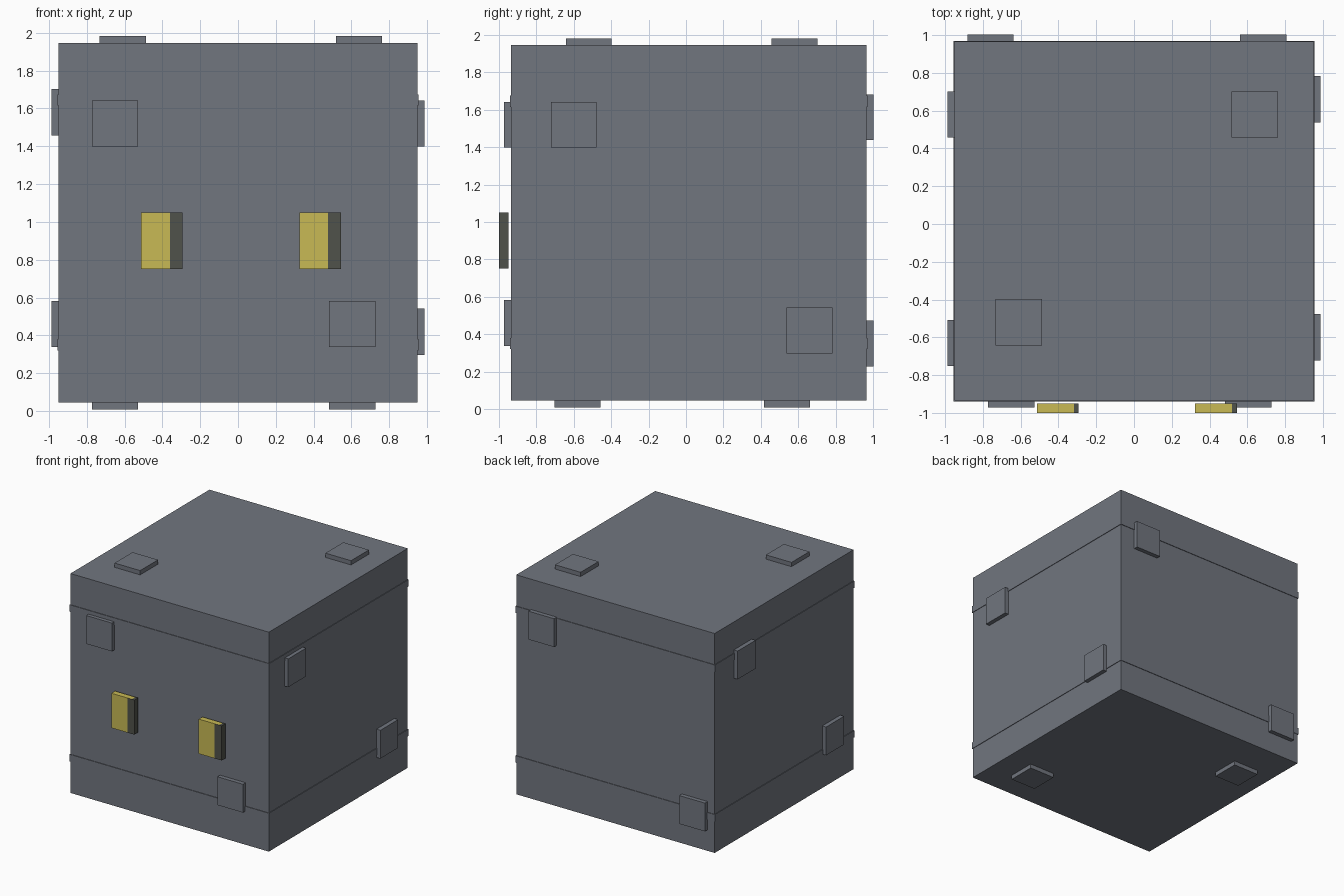
import bpy
import bmesh
from mathutils import Vector

cube = bpy.data.objects.get("Cube")
if cube:
    bpy.data.objects.remove(cube, do_unlink=True)


def material(name, color):
    mat = bpy.data.materials.new(name)
    mat.use_nodes = True
    mat.diffuse_color = (*color, 1)
    mat.node_tree.nodes["Principled BSDF"].inputs["Base Color"].default_value = (*color, 1)
    return mat


GREY = material("slate grey", (0.165, 0.18, 0.212))
YELLOW = material("eye yellow", (0.58, 0.49, 0.09))
DARK = material("eye dark", (0.08, 0.084, 0.069))


def box(name, center, size, mats=(GREY,), cuts=(), rule=None):
    """Box with optional vertical cuts at x positions and a face colour rule."""
    bm = bmesh.new()
    bmesh.ops.create_cube(bm, size=1)
    for v in bm.verts:
        v.co = Vector(a * b + c for a, b, c in zip(v.co, size, center))
    for x in cuts:
        bmesh.ops.bisect_plane(bm, geom=bm.verts[:] + bm.edges[:] + bm.faces[:],
                               plane_co=(x, 0, 0), plane_no=(1, 0, 0))
    bm.normal_update()
    if rule:
        for f in bm.faces:
            f.material_index = rule(f)
    mesh = bpy.data.meshes.new(name)
    bm.to_mesh(mesh)
    bm.free()
    for m in mats:
        mesh.materials.append(m)
    obj = bpy.data.objects.new(name, mesh)
    bpy.context.collection.objects.link(obj)
    return obj


# Main block with two very thin raised bands
CENTER = Vector((0, 0.015, 0.995))
SIDE = 1.9
HALF = SIDE / 2
box("body", CENTER, (SIDE,) * 3)
for name, z in (("upper_band", 1.645), ("lower_band", 0.35)):
    box(name, (0, CENTER.y, z), (SIDE + 0.01, SIDE + 0.01, 0.06))

# Square studs: side name, axis, direction, then the two in-plane centres
PLATE, RISE, SUNK = 0.245, 0.037, 0.02
STUDS = (
    ("front", 1, -1, (-0.65, 1.52), (0.605, 0.46)),
    ("back", 1, 1, (0.685, 1.56), (-0.76, 0.35)),
    ("left", 0, 1, (-0.6, 1.52), (0.66, 0.42)),
    ("right", 0, -1, (0.58, 1.58), (-0.63, 0.46)),
    ("top", 2, 1, (-0.61, -0.52), (0.64, 0.58)),
    ("bottom", 2, -1, (0.605, -0.58), (-0.65, 0.54)),
)
for side, axis, sign, *spots in STUDS:
    for i, spot in enumerate(spots, 1):
        pos, size = list(spot), [PLATE, PLATE]
        pos.insert(axis, CENTER[axis] + sign * (HALF + (RISE - SUNK) / 2))
        size.insert(axis, RISE + SUNK)
        box(f"{side}_stud_{i}", pos, size)

# Eyes: yellow slabs with a dark strip towards the left
for name, x in (("right_eye", -0.403), ("left_eye", 0.434)):
    front_cut, top_cut = x + 0.043, x + 0.085

    def eye_rule(f):
        limit = front_cut if abs(f.normal.y) > 0.5 else top_cut
        return int(f.calc_center_median().x > limit)

    box(name, (x, -0.975, 0.9), (0.22, 0.05, 0.3), (YELLOW, DARK),
        (front_cut, top_cut), eye_rule)
